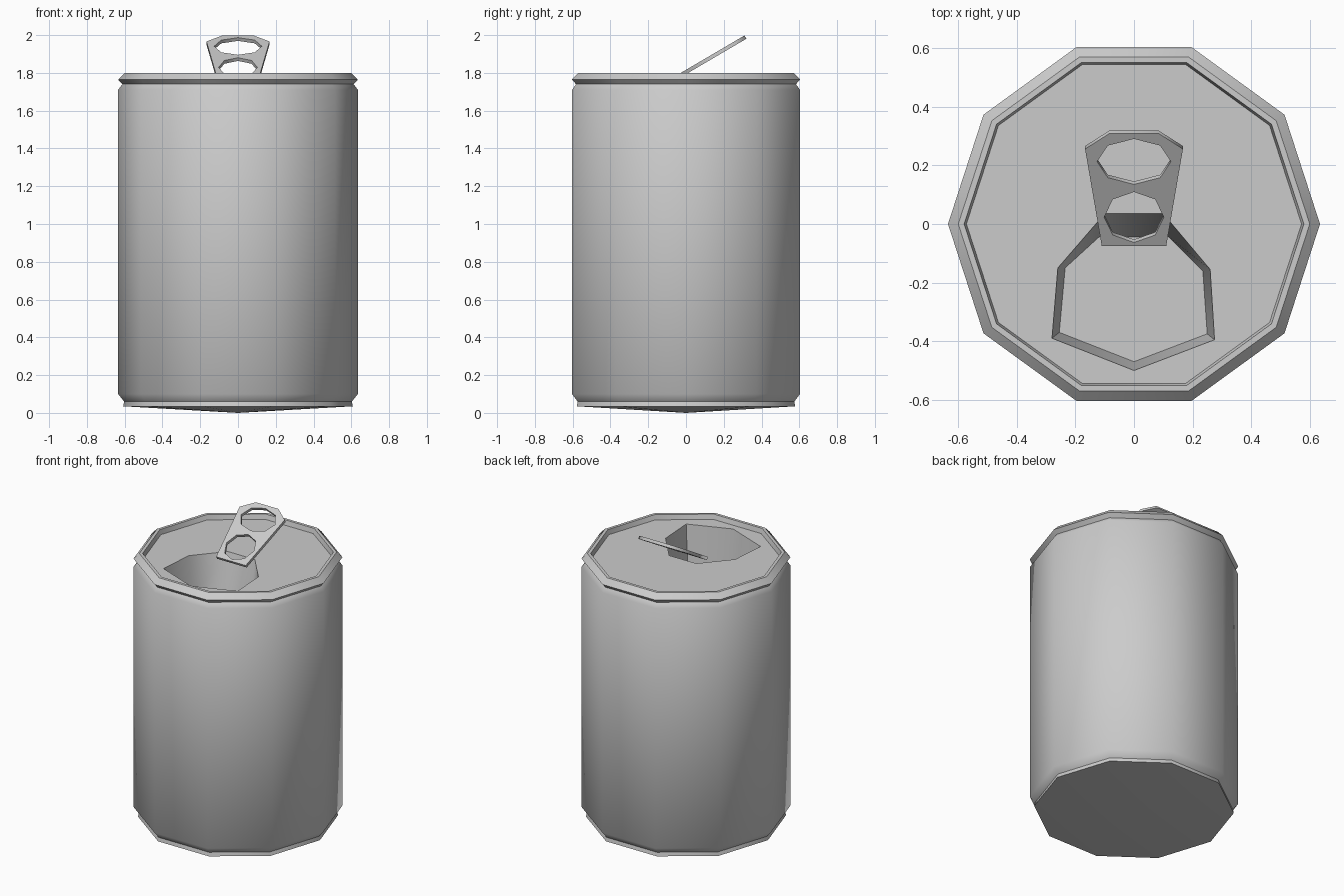
import bpy, bmesh, math

if "Cube" in bpy.data.objects:
    bpy.data.objects.remove(bpy.data.objects["Cube"])

SIDES = 10


def add_mesh(name, bm, angle=40):
    bmesh.ops.recalc_face_normals(bm, faces=bm.faces)
    me = bpy.data.meshes.new(name)
    bm.to_mesh(me)
    bm.free()
    ob = bpy.data.objects.new(name, me)
    bpy.context.collection.objects.link(ob)
    select(ob)
    bpy.ops.object.shade_smooth_by_angle(angle=math.radians(angle))
    return ob


def select(ob):
    bpy.ops.object.select_all(action='DESELECT')
    ob.select_set(True)
    bpy.context.view_layer.objects.active = ob


def plate(name, loops, thickness=0.0):
    """Filled flat outline with holes, made from a 2D curve."""
    cu = bpy.data.curves.new(name, 'CURVE')
    cu.dimensions = '2D'
    cu.fill_mode = 'BOTH'
    cu.extrude = thickness / 2
    for pts in loops:
        sp = cu.splines.new('POLY')
        sp.points.add(len(pts) - 1)
        for p, (x, y) in zip(sp.points, pts):
            p.co = (x, y, 0, 1)
        sp.use_cyclic_u = True
    ob = bpy.data.objects.new(name, cu)
    bpy.context.collection.objects.link(ob)
    select(ob)
    bpy.ops.object.convert(target='MESH')
    return bpy.context.object


def ellipse(n, rx, ry, cy=0.0):
    return [(rx * math.cos(2 * math.pi * i / n),
             cy + ry * math.sin(2 * math.pi * i / n)) for i in range(n)]


# Can body: ten-sided lathe of a half profile (radius, height)
LID_Z = 1.768
profile = [(0.608, 0.035), (0.603, 0.06), (0.635, 0.10), (0.635, 1.71),
           (0.612, 1.74), (0.635, 1.765), (0.60, 1.80), (0.58, 1.80),
           (0.572, LID_Z)]
bm = bmesh.new()
rings = [[bm.verts.new((x, y, z)) for x, y in ellipse(SIDES, r, r)]
         for r, z in profile]
base = bm.verts.new((0, 0, 0))
for i in range(SIDES):
    j = (i + 1) % SIDES
    for a, b in zip(rings, rings[1:]):
        bm.faces.new((a[i], a[j], b[j], b[i]))
    bm.faces.new((base, rings[0][j], rings[0][i]))
add_mesh("can_body", bm)

# Lid with the drinking opening
top_edge = [(-0.26, -0.15), (-0.28, -0.39), (0, -0.50), (0.275, -0.395),
            (0.26, -0.155), (0.10, 0.035), (-0.10, 0.035)]
low_edge = [(-0.235, -0.15), (-0.255, -0.37), (0, -0.47), (0.25, -0.375),
            (0.235, -0.16), (0.12, -0.045), (-0.12, -0.045)]
lid = plate("lid", [ellipse(SIDES, 0.572, 0.572), top_edge])
lid.location.z = LID_Z

# Tapered well below the opening
bm = bmesh.new()
upper = [bm.verts.new((x, y, LID_Z)) for x, y in top_edge]
lower = [bm.verts.new((x, y, LID_Z - 0.28)) for x, y in low_edge]
for i in range(len(upper)):
    j = (i + 1) % len(upper)
    bm.faces.new((upper[i], upper[j], lower[j], lower[i]))
bm.faces.new(lower)
well = add_mesh("opening_well", bm, 60)
well.data.flip_normals()

# Raised pull tab with two eight-sided holes
right = [(0.11, -0.072), (0.167, 0.312), (0.083, 0.374)]
outline = right + [(-x, y) for x, y in reversed(right)]
tab = plate("pull_tab", [outline, ellipse(8, 0.126, 0.09, 0.262),
                         ellipse(8, 0.102, 0.10, 0.042)], 0.02)
tab.location = (0, -0.008, 1.80)
tab.rotation_euler.x = math.radians(30.4)
